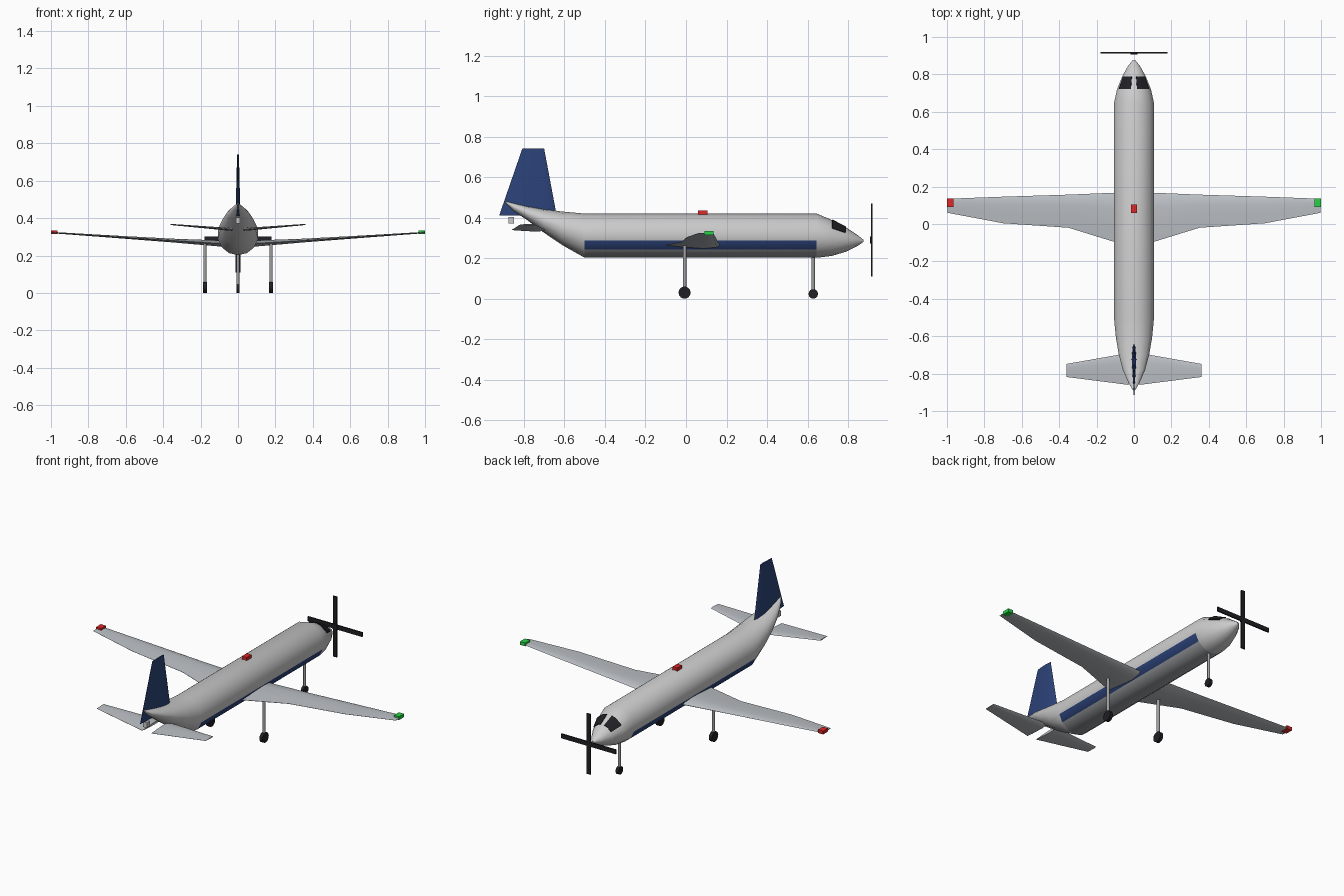
import bpy, bmesh
from math import sin, cos, pi, radians
from mathutils import Matrix

if "Cube" in bpy.data.objects:
    bpy.data.objects.remove(bpy.data.objects["Cube"])


def material(name, rgb):
    m = bpy.data.materials.new(name)
    m.diffuse_color = (*rgb, 1)
    m.use_nodes = True
    m.node_tree.nodes["Principled BSDF"].inputs["Base Color"].default_value = m.diffuse_color
    return m


white = material("white_paint", (0.80, 0.81, 0.83))
belly = material("belly_grey", (0.36, 0.37, 0.39))
navy = material("navy", (0.025, 0.055, 0.19))
silver = material("wing_grey", (0.50, 0.53, 0.56))
black = material("black", (0.014, 0.014, 0.018))
metal = material("strut_metal", (0.35, 0.35, 0.36))
red = material("red_light", (0.75, 0.02, 0.02))
green = material("green_light", (0.02, 0.65, 0.06))


def finish(name, bm, mats, smooth=None):
    bmesh.ops.recalc_face_normals(bm, faces=bm.faces)
    me = bpy.data.meshes.new(name)
    bm.to_mesh(me)
    bm.free()
    ob = bpy.data.objects.new(name, me)
    bpy.context.collection.objects.link(ob)
    for m in mats:
        me.materials.append(m)
    if smooth:
        bpy.ops.object.select_all(action='DESELECT')
        ob.select_set(True)
        bpy.context.view_layer.objects.active = ob
        bpy.ops.object.shade_smooth_by_angle(angle=radians(smooth))
    return ob


def loft(bm, rings):
    rows = [[bm.verts.new(p) for p in r] for r in rings]
    n = len(rows[0])
    for a, b in zip(rows, rows[1:]):
        for i in range(n):
            bm.faces.new((a[i], a[(i + 1) % n], b[(i + 1) % n], b[i]))
    bm.faces.new(rows[0])
    bm.faces.new(rows[-1])


def box(name, centre, size, mat):
    bm = bmesh.new()
    bmesh.ops.create_cube(bm, size=1)
    bmesh.ops.scale(bm, vec=size, verts=bm.verts)
    bmesh.ops.translate(bm, vec=centre, verts=bm.verts)
    return finish(name, bm, [mat])


def rod(name, centre, radius, depth, axis, mat, sides=14):
    bm = bmesh.new()
    bmesh.ops.create_cone(bm, cap_ends=True, segments=sides, radius1=radius, radius2=radius, depth=depth)
    rot = {'X': Matrix.Rotation(pi / 2, 3, 'Y'), 'Y': Matrix.Rotation(pi / 2, 3, 'X'),
           'Z': Matrix.Identity(3)}[axis]
    bmesh.ops.rotate(bm, matrix=rot, verts=bm.verts)
    bmesh.ops.translate(bm, vec=centre, verts=bm.verts)
    return finish(name, bm, [mat], 40)


# Fuselage stations: y, half width, bottom z, top z
STATIONS = [(-0.89, 0.005, 0.472, 0.48), (-0.85, 0.03, 0.432, 0.471), (-0.78, 0.061, 0.385, 0.456),
            (-0.70, 0.083, 0.325, 0.442), (-0.61, 0.099, 0.264, 0.430), (-0.50, 0.11, 0.202, 0.42),
            (0.645, 0.11, 0.202, 0.42), (0.72, 0.093, 0.211, 0.388), (0.79, 0.064, 0.232, 0.352),
            (0.845, 0.033, 0.259, 0.315), (0.877, 0.006, 0.281, 0.29)]


def skin(y, angle, out=0.0):
    for a, b in zip(STATIONS, STATIONS[1:]):
        if y <= b[0]:
            break
    t = (y - a[0]) / (b[0] - a[0])
    w, lo, hi = (p + (q - p) * t for p, q in zip(a[1:], b[1:]))
    return ((w + out) * cos(angle), y, (lo + hi) / 2 + ((hi - lo) / 2 + out) * sin(angle))


SIDES = 14
bm = bmesh.new()
loft(bm, [[skin(s[0], pi / 2 + 2 * pi * i / SIDES) for i in range(SIDES)] for s in STATIONS])
for f in bm.faces:
    c = f.calc_center_median()
    if abs(c.y) < 0.2 and c.z < 0.28:      # stripe and belly on the straight section
        f.material_index = 2 if c.z > 0.24 else 1
finish("fuselage", bm, [white, belly, navy], 40)

# Windscreen panes follow the nose skin
for side, name in ((1, "right"), (-1, "left")):
    bm = bmesh.new()
    angles = [radians(a) for a in (80, 64.3, 38.6, 32)]
    rows = [[bm.verts.new((side * p[0], p[1], p[2])) for p in
             (skin(y, a, 0.003) for a in angles)] for y in (0.722, 0.788)]
    for i in range(3):
        bm.faces.new((rows[0][i], rows[0][i + 1], rows[1][i + 1], rows[1][i]))
    ob = finish(name + "_windscreen", bm, [black])
    m = ob.modifiers.new("thickness", 'SOLIDIFY')
    m.thickness, m.offset = 0.004, 0

# Aerofoil outline: chord fraction from the leading edge, thickness fraction
FOIL = [(0, 0), (0.06, 0.3), (0.3, 0.5), (0.65, 0.3), (1, 0.03),
        (1, -0.03), (0.65, -0.3), (0.3, -0.5), (0.06, -0.3)]


def surface(name, stations, mat, side=1, upright=False):
    """Loft an aerofoil; stations are span, leading y, trailing y, height, thickness."""
    bm = bmesh.new()
    rings = []
    for s, le, te, h, th in stations:
        pts = [(le + (te - le) * c, t * th) for c, t in FOIL]
        rings.append([(t, y, s) if upright else (side * s, y, h + t) for y, t in pts])
    loft(bm, rings)
    return finish(name, bm, [mat], 35)


for side, name, lamp in ((1, "right", green), (-1, "left", red)):
    surface(name + "_wing", [(0, 0.172, -0.125, 0.258, 0.036), (0.107, 0.167, -0.095, 0.265, 0.032),
                             (0.35, 0.157, -0.02, 0.280, 0.020), (0.70, 0.146, 0.004, 0.303, 0.012),
                             (0.998, 0.135, 0.06, 0.323, 0.007)], silver, side)
    surface(name + "_tailplane", [(0.03, -0.69, -0.86, 0.339, 0.016),
                                  (0.36, -0.748, -0.818, 0.366, 0.006)], silver, side)
    box(name + "_wingtip_light", (side * 0.983, 0.113, 0.325), (0.034, 0.045, 0.02), lamp)
    rod(name + "_main_strut", (side * 0.177, -0.007, 0.15), 0.009, 0.24, 'Z', metal)
    rod(name + "_main_wheel", (side * 0.177, -0.007, 0.03), 0.03, 0.02, 'X', black)

# Tail fin
surface("tail_fin", [(0.41, -0.638, -0.922, 0, 0.026), (0.74, -0.70, -0.808, 0, 0.010)], navy, upright=True)

# Nose gear
rod("nose_strut", (0, 0.628, 0.12), 0.008, 0.19, 'Z', metal)
rod("nose_wheel", (0, 0.628, 0.0235), 0.0235, 0.018, 'X', black)

# Propeller
rod("propeller_hub", (0, 0.913, 0.29), 0.018, 0.012, 'Y', black)
box("propeller_blade_level", (0, 0.916, 0.29), (0.36, 0.008, 0.026), black)
box("propeller_blade_upright", (0, 0.916, 0.29), (0.026, 0.008, 0.36), black)

# Beacon and tail light
box("roof_beacon", (0, 0.082, 0.425), (0.03, 0.046, 0.022), red)
box("tail_light", (0, -0.862, 0.388), (0.024, 0.028, 0.032), white)
